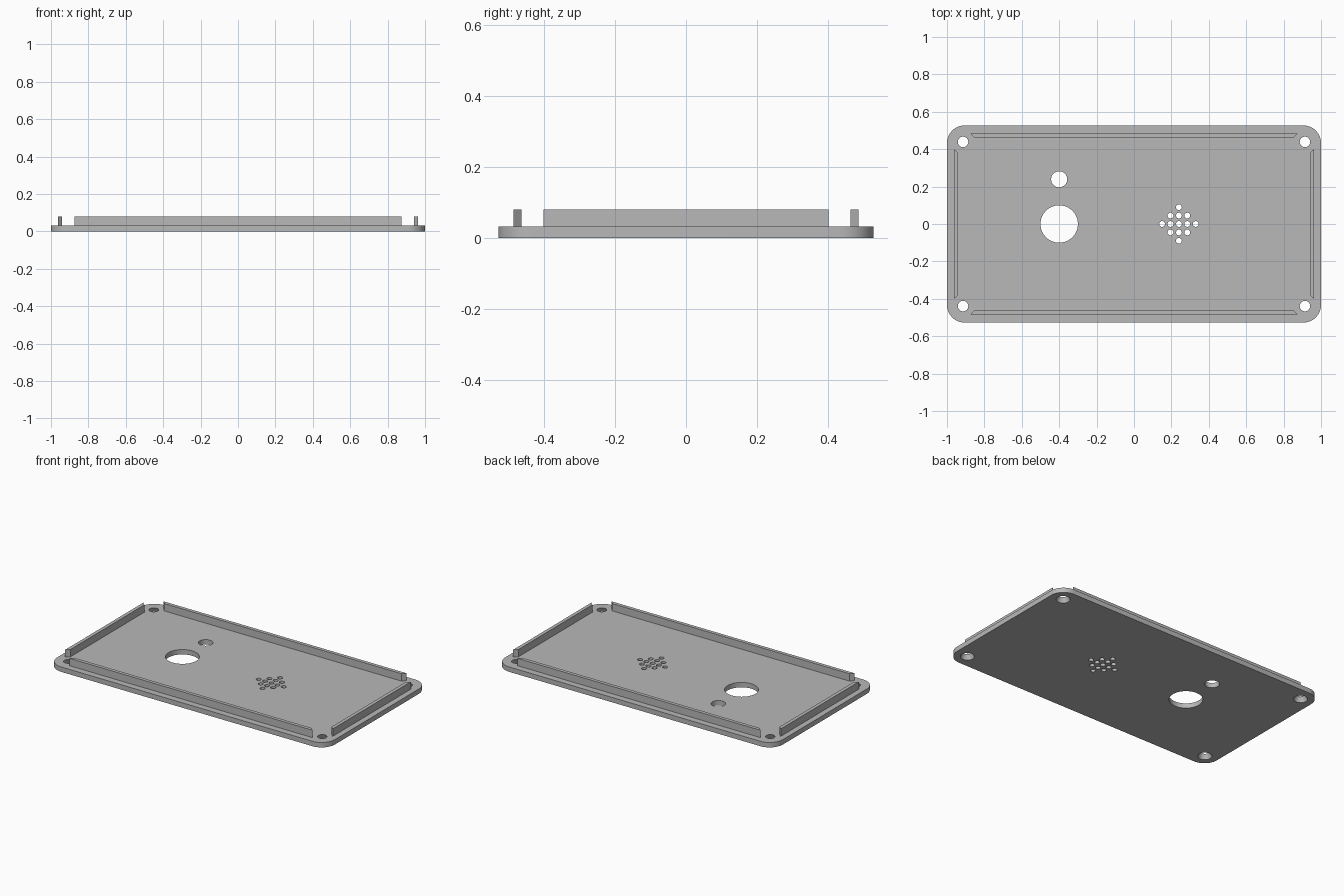
import bpy, bmesh, math

if "Cube" in bpy.data.objects:
    bpy.data.objects.remove(bpy.data.objects["Cube"], do_unlink=True)

HALF_X, HALF_Y, CORNER = 1.0, 0.527, 0.095
THICK, WALL_TOP = 0.032, 0.08

grey = bpy.data.materials.new("plain grey")
grey.use_nodes = True
grey.diffuse_color = (0.48, 0.48, 0.48, 1)
grey.node_tree.nodes["Principled BSDF"].inputs["Base Color"].default_value = grey.diffuse_color


def make_object(name, bm):
    bmesh.ops.recalc_face_normals(bm, faces=bm.faces)
    mesh = bpy.data.meshes.new(name)
    bm.to_mesh(mesh)
    bm.free()
    mesh.materials.append(grey)
    obj = bpy.data.objects.new(name, mesh)
    bpy.context.collection.objects.link(obj)
    return obj


def prism(bm, outline, z0, z1):
    face = bm.faces.new([bm.verts.new((x, y, z0)) for x, y in outline])
    top = bmesh.ops.extrude_face_region(bm, geom=[face])["geom"]
    verts = [v for v in top if isinstance(v, bmesh.types.BMVert)]
    bmesh.ops.translate(bm, verts=verts, vec=(0, 0, z1 - z0))


def add_hole(bm, x, y, r_bottom, r_top, segments):
    # Taper runs past both faces of the plate so the cut is clean
    slope = r_top - r_bottom
    ret = bmesh.ops.create_cone(bm, cap_ends=True, segments=segments,
                                radius1=r_bottom - slope / 2,
                                radius2=r_top + slope / 2, depth=THICK * 2)
    bmesh.ops.translate(bm, verts=ret["verts"], vec=(x, y, THICK / 2))


# Rounded base plate
outline = []
for quarter, (sx, sy) in enumerate([(1, 1), (-1, 1), (-1, -1), (1, -1)]):
    for step in range(13):
        a = math.radians(90 * quarter + 7.5 * step)
        outline.append((sx * (HALF_X - CORNER) + CORNER * math.cos(a),
                        sy * (HALF_Y - CORNER) + CORNER * math.sin(a)))
bm = bmesh.new()
prism(bm, outline, 0, THICK)
plate = make_object("base_plate", bm)

# Holes: large and small openings, countersunk screws, diamond speaker grille
bm = bmesh.new()
add_hole(bm, -0.4, 0, 0.1, 0.1, 64)
add_hole(bm, -0.4, 0.239, 0.043, 0.043, 48)
for sx in (-1, 1):
    for sy in (-1, 1):
        add_hole(bm, sx * 0.914, sy * 0.439, 0.042, 0.028, 40)
for i in range(-2, 3):
    for j in range(-2, 3):
        if abs(i) + abs(j) <= 2:
            add_hole(bm, 0.24 + i * 0.045, j * 0.045, 0.0155, 0.0155, 24)
cutter = make_object("hole_cutter", bm)
cutter.hide_render = True

cut = plate.modifiers.new("holes", "BOOLEAN")
cut.operation, cut.solver, cut.object = "DIFFERENCE", "EXACT", cutter
bpy.context.view_layer.objects.active = plate
bpy.ops.object.modifier_apply(modifier=cut.name)
bpy.data.objects.remove(cutter, do_unlink=True)


# Rim walls with mitred ends, longer on the outer side
def wall(name, half_length, inner, outer, side, along_x):
    mitre = 0.02
    pts = [(-half_length, outer), (half_length, outer),
           (half_length - mitre, inner), (mitre - half_length, inner)]
    pts = [(u, side * v) if along_x else (side * v, u) for u, v in pts]
    bm = bmesh.new()
    prism(bm, pts, THICK, WALL_TOP)
    return make_object(name, bm)


wall("front_wall", 0.875, 0.462, 0.485, -1, True)
wall("back_wall", 0.875, 0.462, 0.485, 1, True)
wall("left_wall", 0.401, 0.94, 0.963, 1, False)
wall("right_wall", 0.401, 0.94, 0.963, -1, False)

# Smooth round edges, keep the flat ones crisp
bpy.ops.object.select_all(action="DESELECT")
plate.select_set(True)
bpy.context.view_layer.objects.active = plate
bpy.ops.object.shade_smooth_by_angle(angle=math.radians(30))
